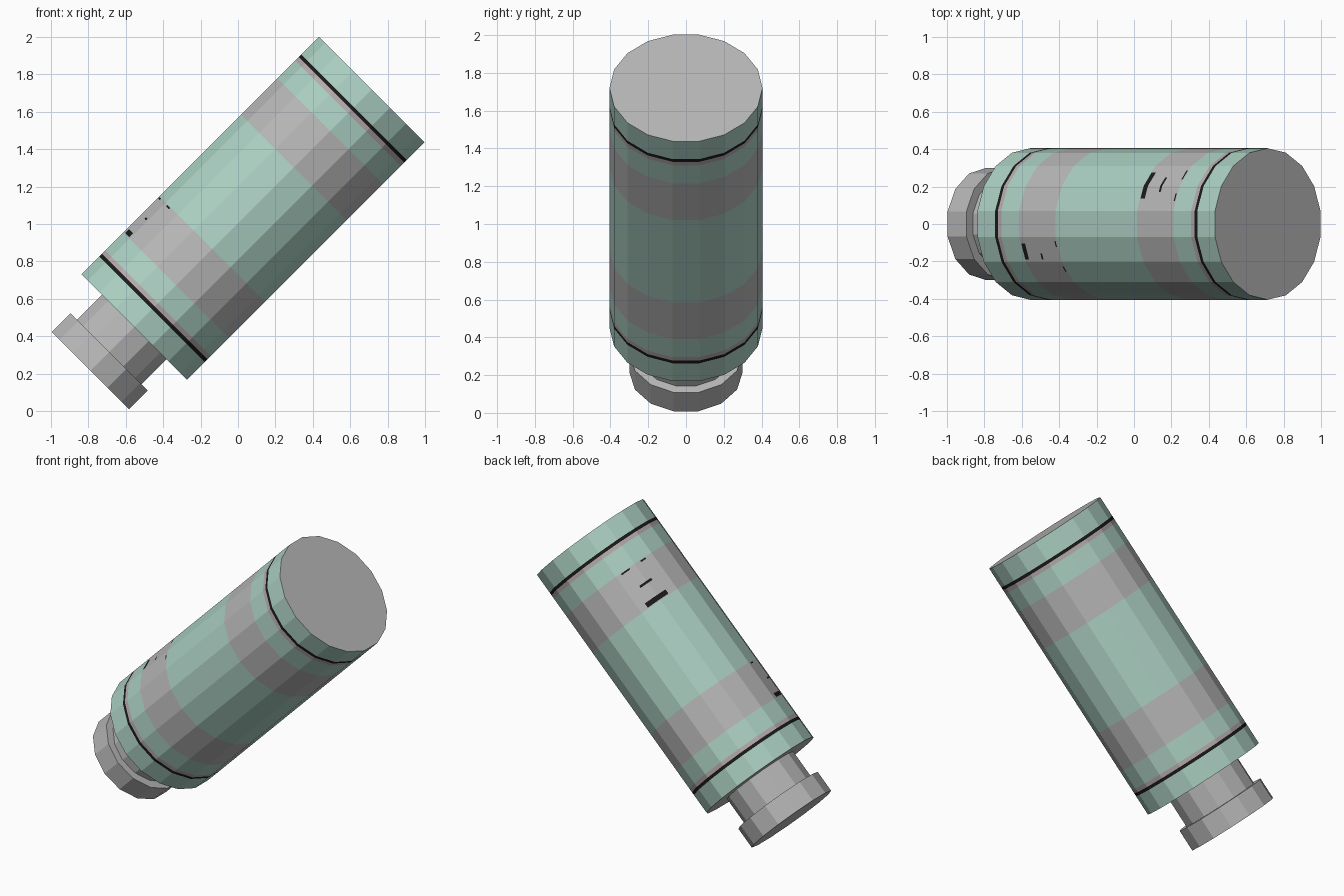
import bpy, bmesh, math
from mathutils import Matrix, Vector

if "Cube" in bpy.data.objects:
    bpy.data.objects.remove(bpy.data.objects["Cube"])

# Whole model is built along local z (0 = lower end of the body), then tilted 45 degrees
TILT = Matrix.Translation((-0.555, 0, 0.45)) @ Matrix.Rotation(math.radians(45), 4, 'Y')
R, SIDES, LENGTH = 0.405, 18, 1.796


def material(name, rgb):
    m = bpy.data.materials.new(name)
    m.diffuse_color = (*rgb, 1)
    m.use_nodes = True
    m.node_tree.nodes["Principled BSDF"].inputs["Base Color"].default_value = m.diffuse_color
    return m


GREEN = material("pale green", (0.413, 0.631, 0.546))
GREY = material("grey", (0.48, 0.475, 0.475))
PINK = material("pinkish grey", (0.47, 0.41, 0.41))
BLACK = material("black", (0.01, 0.01, 0.01))


def add_object(name, bm, mats):
    bm.transform(TILT)
    me = bpy.data.meshes.new(name)
    bm.to_mesh(me)
    bm.free()
    for m in mats:
        me.materials.append(m)
    ob = bpy.data.objects.new(name, me)
    bpy.context.collection.objects.link(ob)
    return ob


def lathe(name, profile, sides, mats, rule=lambda z: 0):
    """Capped faceted solid from (radius, z) rings; rule picks the colour by height."""
    bm = bmesh.new()
    rings = []
    for r, z in profile:
        rings.append([bm.verts.new((r * math.cos(a), r * math.sin(a), z))
                      for a in (2 * math.pi * (i + 0.5) / sides for i in range(sides))])
    for (lo, hi), (p, q) in zip(zip(rings, rings[1:]), zip(profile, profile[1:])):
        for i in range(sides):
            j = (i + 1) % sides
            f = bm.faces.new((lo[i], lo[j], hi[j], hi[i]))
            f.material_index = rule((p[1] + q[1]) / 2)
    for ring in (rings[0][::-1], rings[-1]):
        bm.faces.new(ring).material_index = 1
    return add_object(name, bm, mats)


# Body: stripes mirrored about the middle
cuts = [0, 0.134, 0.154, 0.18, 0.315, 0.59]
levels = cuts + [LENGTH - c for c in reversed(cuts)]


def stripe(z):
    d = min(z, LENGTH - z)
    if 0.134 < d < 0.154:
        return 3
    if 0.154 < d < 0.18:
        return 2
    return 1 if 0.315 < d < 0.59 else 0


lathe("canister_body", [(R, z) for z in levels], SIDES, [GREEN, GREY, PINK, BLACK], stripe)

# Neck and flange at the lower end
lathe("neck", [(0.25, -0.19), (0.25, 0)], 14, [GREY, GREY])
lathe("flange", [(0.30, -0.332), (0.30, -0.19)], 14, [GREY, GREY])


# Dark scuff dashes: thin plates following the facets
def surface_point(deg, z):
    off = (deg + 10) % 20 - 10
    r = R * math.cos(math.radians(10)) / math.cos(math.radians(off)) + 0.003
    if abs(off) == 10:
        r = R + 0.003
    a = math.radians(deg)
    return Vector((-r * math.cos(a), r * math.sin(a), z))


def dashes(name, marks, base, sign):
    bm = bmesh.new()
    for a0, a1, z0, z1 in marks:
        angles = [a0] + [a for a in (10, 30, 50) if a0 < a < a1] + [a1]
        cols = [[bm.verts.new(surface_point(sign * a, base + z)) for z in (z0, z1)]
                for a in angles]
        for p, q in zip(cols, cols[1:]):
            quad = (p[0], p[1], q[1], q[0])
            bm.faces.new(quad if sign > 0 else quad[::-1])
    return add_object(name, bm, [BLACK])


dashes("upper_band_dashes", [(20, 43, 0, 0.032), (25, 38, 0.125, 0.14),
                             (18, 24, 0.255, 0.265), (36, 45, 0.255, 0.265)], 1.212, 1)
dashes("lower_band_dashes", [(15, 28, 0, 0.028), (23, 28, 0.125, 0.137),
                             (13, 18, 0.255, 0.264), (34, 39, 0.255, 0.264)], 0.322, -1)
